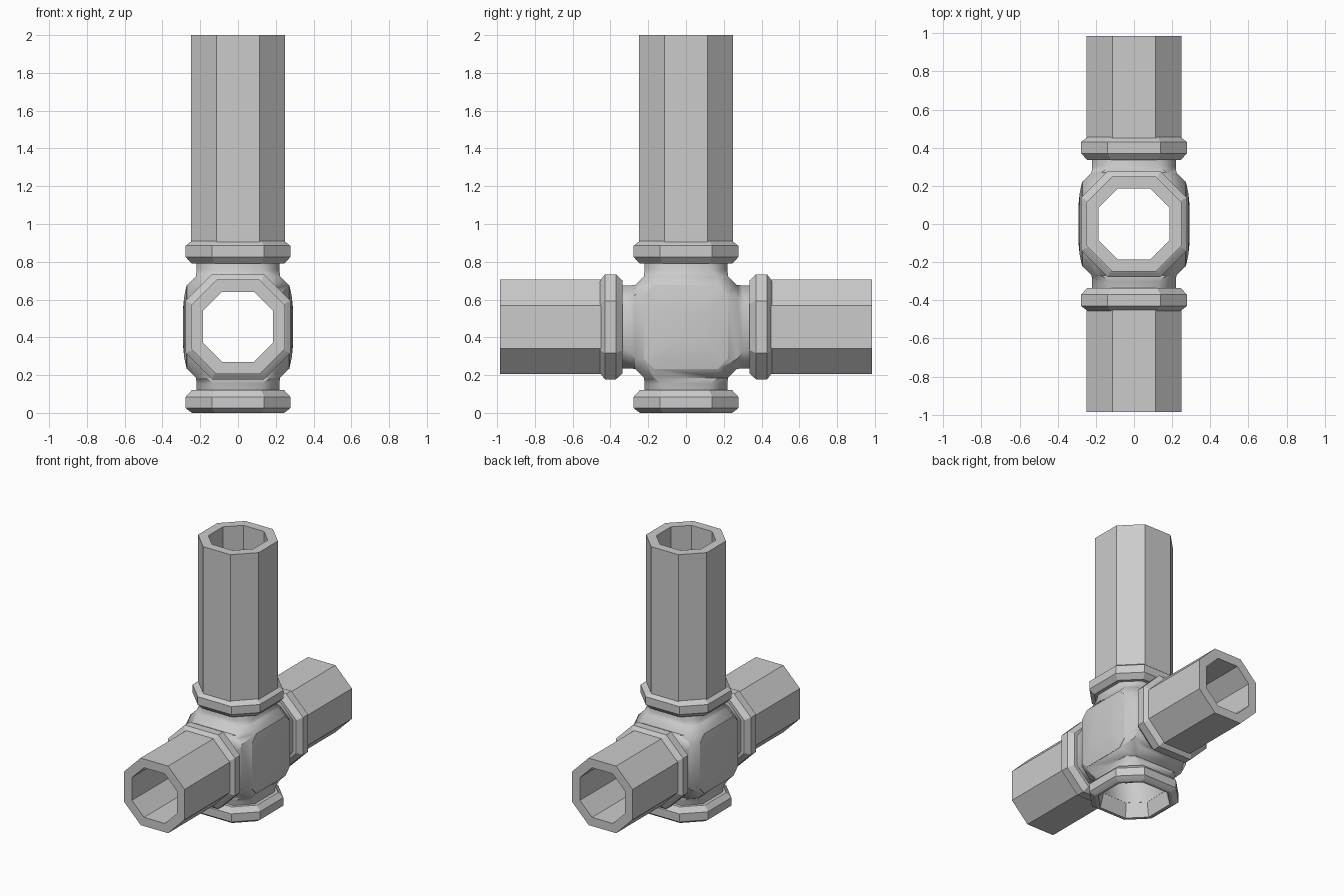
import bpy, bmesh
from math import radians
from mathutils import Matrix, Vector

if "Cube" in bpy.data.objects:
    bpy.data.objects.remove(bpy.data.objects["Cube"])

CENTRE = Matrix.Translation((0, 0, 0.455))
DIRS = {
    "top": Matrix.Identity(4),
    "bottom": Matrix.Rotation(radians(180), 4, 'X'),
    "front": Matrix.Rotation(radians(90), 4, 'X'),
    "back": Matrix.Rotation(radians(-90), 4, 'X'),
    "right": Matrix.Rotation(radians(90), 4, 'Y'),
    "left": Matrix.Rotation(radians(-90), 4, 'Y'),
}


def finish(bm, name):
    bmesh.ops.recalc_face_normals(bm, faces=bm.faces)
    me = bpy.data.meshes.new(name)
    bm.to_mesh(me)
    bm.free()
    ob = bpy.data.objects.new(name, me)
    bpy.context.collection.objects.link(ob)
    return ob


def eight_sided(name, rings, where, loop=False):
    """Loft octagons given as (distance, half width, half flat side)."""
    bm = bmesh.new()
    m = CENTRE @ DIRS[where]
    loops = []
    for t, a, b in rings:
        pts = [(a, -b), (a, b), (b, a), (-b, a), (-a, b), (-a, -b), (-b, -a), (b, -a)]
        loops.append([bm.verts.new(m @ Vector((x, y, t))) for x, y in pts])
    pairs = list(zip(loops, loops[1:]))
    if loop:
        pairs.append((loops[-1], loops[0]))
    else:
        bm.faces.new(loops[0])
        bm.faces.new(loops[-1])
    for p, q in pairs:
        for i in range(8):
            j = (i + 1) % 8
            bm.faces.new((p[i], p[j], q[j], q[i]))
    return finish(bm, name)


def boolean(target, other, op):
    mod = target.modifiers.new(op, 'BOOLEAN')
    mod.operation, mod.object, mod.solver = op, other, 'EXACT'
    bpy.ops.object.select_all(action='DESELECT')
    bpy.context.view_layer.objects.active = target
    target.select_set(True)
    bpy.ops.object.modifier_apply(modifier=mod.name)
    bpy.data.objects.remove(other)


def smooth(ob, angle):
    bpy.ops.object.select_all(action='DESELECT')
    bpy.context.view_layer.objects.active = ob
    ob.select_set(True)
    bpy.ops.object.shade_smooth_by_angle(angle=radians(angle))


# Hub core: a cube with chamfered edges and corners
bm = bmesh.new()
for p in ((0, 1, 2), (0, 2, 1), (1, 0, 2), (1, 2, 0), (2, 0, 1), (2, 1, 0)):
    for s in range(8):
        d = (0.27, 0.222, 0.17)
        v = Vector([d[p[k]] * (1 if s >> k & 1 else -1) for k in range(3)])
        bm.verts.new(CENTRE @ v)
bmesh.ops.convex_hull(bm, input=bm.verts)
bmesh.ops.dissolve_limit(bm, angle_limit=0.01, verts=bm.verts, edges=bm.edges)
hub = finish(bm, "hub")

# Necks flowing out of the core, then the hollow channels
for w in ("top", "bottom", "front", "back"):
    neck = eight_sided("neck", [(0.1, 0.222, 0.17), (0.27, 0.222, 0.17),
                                (0.30, 0.22, 0.13), (0.35, 0.22, 0.11)], w)
    boolean(hub, neck, 'UNION')
for w in ("top", "front"):
    channel = eight_sided("channel", [(-0.6, 0.2, 0.1), (0.6, 0.2, 0.1)], w)
    boolean(hub, channel, 'DIFFERENCE')
smooth(hub, 50)

# Domed side plates
for w in ("left", "right"):
    plate = eight_sided("side_plate_" + w, [(0.25, 0.222, 0.17), (0.272, 0.222, 0.17),
                        (0.285, 0.16, 0.13), (0.291, 0.10, 0.08)], w)
    smooth(plate, 30)

# Chamfered collars at the four openings
profile = [(0.335, 0.205), (0.335, 0.245), (0.37, 0.277), (0.43, 0.277),
           (0.445, 0.258), (0.455, 0.243), (0.455, 0.222), (0.345, 0.20)]
for w in ("top", "bottom", "front", "back"):
    eight_sided("collar_" + w, [(t, a, a * 0.5) for t, a in profile], w, loop=True)

# Hollow pipes
for w, end in (("top", 1.545), ("front", 0.985), ("back", 0.985)):
    eight_sided("pipe_" + w, [(0.42, 0.25, 0.113), (end, 0.25, 0.113),
                              (end, 0.185, 0.085), (0.42, 0.185, 0.085)], w, loop=True)
